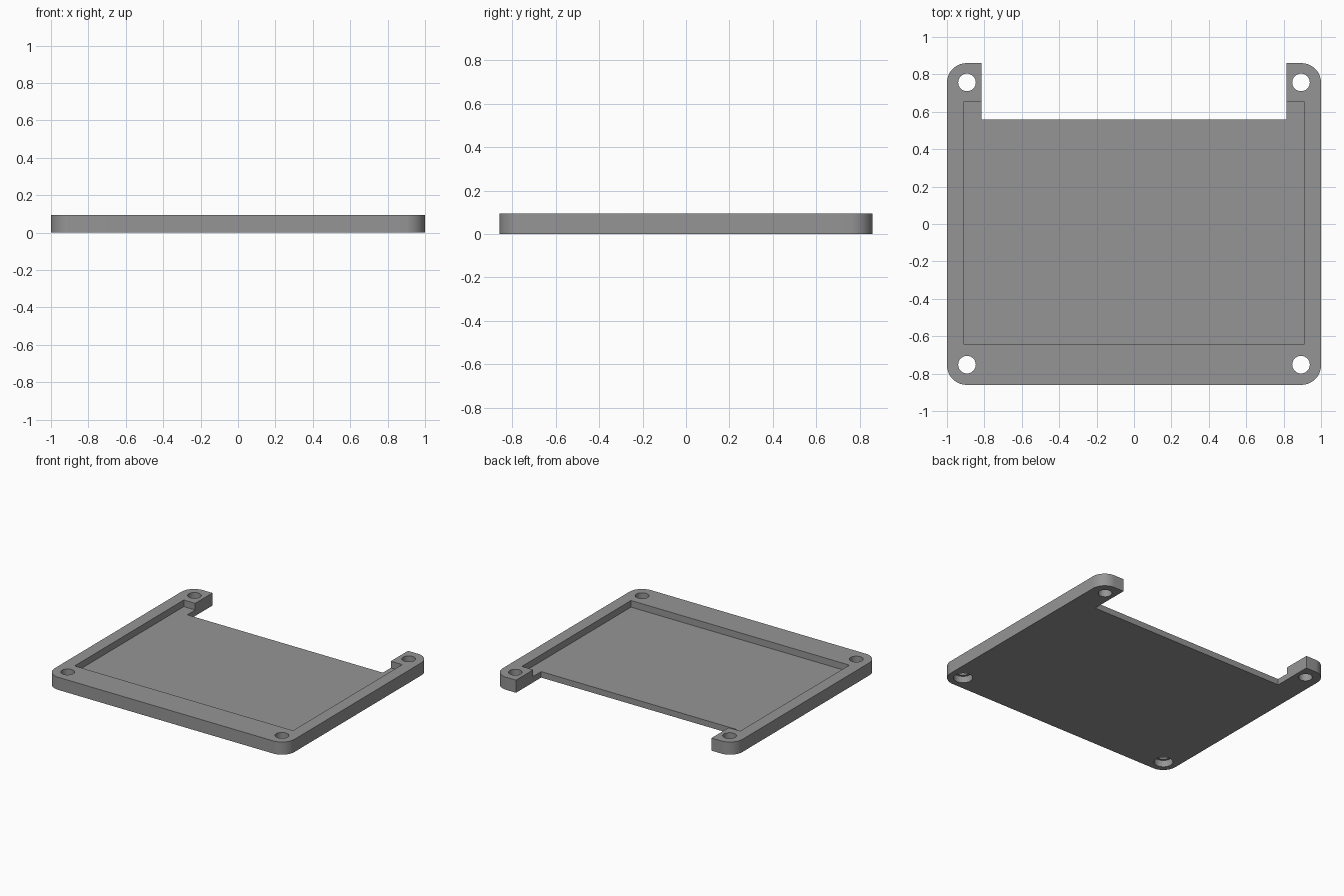
import bpy, bmesh, math

if "Cube" in bpy.data.objects:
    bpy.data.objects.remove(bpy.data.objects["Cube"])

HX, HY, H = 1.0, 0.86, 0.095      # half width, half depth, height
FLOOR = 0.045                     # floor thickness inside the pocket
R = 0.105                         # outer corner radius

grey = bpy.data.materials.new("grey")
grey.diffuse_color = (0.30, 0.30, 0.30, 1)
grey.use_nodes = True
grey.node_tree.nodes["Principled BSDF"].inputs["Base Color"].default_value = grey.diffuse_color


def prism(name, points, z0, z1):
    """Extrude a closed outline from z0 to z1."""
    bm = bmesh.new()
    base = bm.faces.new([bm.verts.new((x, y, z0)) for x, y in points])
    top = bmesh.ops.extrude_face_region(bm, geom=[base])["geom"]
    bmesh.ops.translate(bm, vec=(0, 0, z1 - z0),
                        verts=[v for v in top if isinstance(v, bmesh.types.BMVert)])
    bmesh.ops.recalc_face_normals(bm, faces=bm.faces)
    mesh = bpy.data.meshes.new(name)
    bm.to_mesh(mesh)
    bm.free()
    mesh.materials.append(grey)
    ob = bpy.data.objects.new(name, mesh)
    bpy.context.collection.objects.link(ob)
    return ob


def arc(cx, cy, r, start, sweep, n):
    return [(cx + r * math.cos(math.radians(start + sweep * i / n)),
             cy + r * math.sin(math.radians(start + sweep * i / n))) for i in range(n + 1)]


def box(x0, x1, y0, y1):
    return [(x0, y0), (x1, y0), (x1, y1), (x0, y1)]


# Rounded plate
outline = []
for sx, sy, start in ((1, 1, 0), (-1, 1, 90), (-1, -1, 180), (1, -1, 270)):
    outline += arc(sx * (HX - R), sy * (HY - R), R, start, 90, 12)
plate = prism("base_plate", outline, 0, H)

# Back notch and shallow pocket
cutters = [prism("notch_cutter", box(-0.815, 0.815, 0.56, 1), -0.1, 0.2),
           prism("pocket_cutter", box(-0.91, 0.91, -0.645, 0.655), FLOOR, 0.2)]

# Screw holes, the front pair counterbored from below
for sx in (-1, 1):
    for y in (-0.752, 0.757):
        cutters.append(prism("hole_cutter", arc(sx * 0.893, y, 0.047, 0, 360, 32)[:-1], -0.1, 0.2))
    cutters.append(prism("counterbore_cutter", arc(sx * 0.893, -0.752, 0.065, 0, 360, 32)[:-1], -0.1, 0.05))

bpy.context.view_layer.objects.active = plate
plate.select_set(True)
for c in cutters:
    mod = plate.modifiers.new("cut", 'BOOLEAN')
    mod.operation, mod.solver, mod.object = 'DIFFERENCE', 'EXACT', c
    bpy.ops.object.modifier_apply(modifier=mod.name)
for c in cutters:
    bpy.data.objects.remove(c)

# Smooth round walls, keep edges sharp
bpy.ops.object.shade_smooth_by_angle(angle=math.radians(30))
